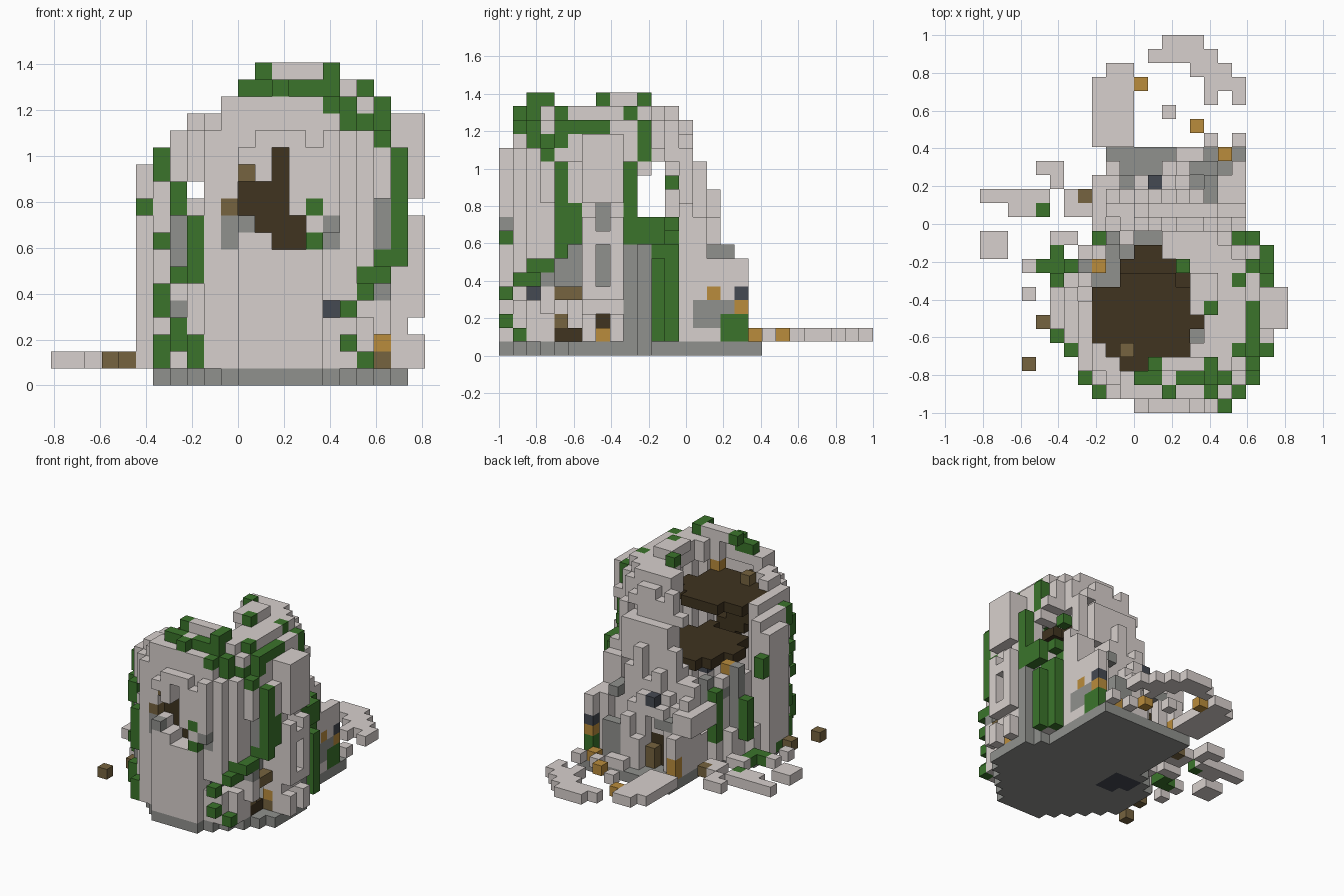
import bpy, math, random

cube = bpy.data.objects.get("Cube")
if cube:
    bpy.data.objects.remove(cube)

rng = random.Random(5)
UNIT = 2 / 27                      # edge of one block
WIDE, DEEP, HIGH = 22, 27, 19      # grid size in blocks
CX, CY = 13, 7                     # tower axis

COLOURS = {
    "light_stone": (0.685, 0.63, 0.61),
    "dark_stone": (0.28, 0.285, 0.27),
    "leaf_green": (0.043, 0.175, 0.024),
    "dark_wood": (0.05, 0.033, 0.014),
    "brown_wood": (0.18, 0.125, 0.05),
    "ochre_wood": (0.49, 0.265, 0.045),
    "slate": (0.06, 0.067, 0.085),
}
PARTS = {
    "foundation": "dark_stone", "drain": "slate", "tower_wall": "light_stone",
    "buttress": "light_stone", "porch": "light_stone", "rubble": "light_stone",
    "weathered_stone": "dark_stone", "vines": "leaf_green", "floor_boards": "dark_wood",
    "broken_beams": "brown_wood", "planks": "ochre_wood", "slate_blocks": "slate",
}
cells = {}


def box(part, xs, ys, zs):
    """Fill an inclusive range of blocks; part None carves."""
    for i in range(xs[0], xs[-1] + 1):
        for j in range(ys[0], ys[-1] + 1):
            for k in range(zs[0], zs[-1] + 1):
                if part:
                    cells[i, j, k] = part
                else:
                    cells.pop((i, j, k), None)


def first_hit(view, a, k):
    """Outermost block of a row, looking from the front or the model's left."""
    if view == "front":
        row = [(a, j, k) for j in range(DEEP)]
    else:
        row = [(i, a, k) for i in reversed(range(WIDE))]
    return next((c for c in row if c in cells), None)


def paint(view, part, spots, grow=False):
    """Recolour outermost blocks, or grow new blocks one step out of them."""
    hits = []
    for a, low, high in spots:
        hits += [first_hit(view, a, k) for k in range(low, high + 1)]
    for c in filter(None, hits):
        i, j, k = c
        if grow and view == "front":
            c = (i, max(j - 1, 0), k)
        elif grow:
            c = (min(i + 1, WIDE - 2), j, k)
        cells[c] = part


# Foundation disc with a tail under the porch, and a drain in it
for i in range(WIDE):
    for j in range(DEEP):
        dx, dy = abs(i - CX), abs(j - CY)
        if dx * dx + dy * dy <= (53 if min(dx, dy) <= 2 else 46):
            cells[i, j, 0] = "foundation"
box("foundation", (9, 18), (12, 18), (0,))
box("drain", (9, 10), (8, 10), (0,))
box("drain", (8,), (9, 10), (0,))

# Lowest column and last row of each upper course
LEFT_EDGE = {14: 7, 15: 8, 16: 10, 17: 10, 18: 12}
BACK_EDGE = {14: 13, 15: 13, 16: 13, 17: 12, 18: 10}

# Round wall turning into a broken dome
for k in range(1, HIGH - 1):
    lean = max(0, k - 13)
    outer, inner = 7.29 - 0.06 * lean ** 2, 5.4 if k < 16 else 5.0
    for i in range(WIDE):
        for j in range(DEEP):
            dx, dy = i - CX, j - CY
            r = math.hypot(dx, dy)
            vault = k > 15 and math.hypot(i - 11, j - 6.5) > 4.3
            if r > outer or not (r > inner or vault):
                continue
            if i < LEFT_EDGE.get(k, 0) or j > BACK_EDGE.get(k, DEEP) or (k > 14 and j < 1):
                continue
            if k == 17 and (i > 18 or (j < 2 and i != CX) or (i == 10 and j < 3)):
                continue
            # Worn masonry at the back
            if k > 6 and dy > 3 and dx > -3 and r > outer - 0.9 and rng.random() < 0.2:
                continue
            # Collapsed corner with a ragged edge and a few standing posts
            side = -dx - dy
            if dy - dx > 4 and -4 + rng.randint(-1, 1) <= side <= 5 and k > 3:
                if k > 8 or side not in (-4, -3, 1, 4):
                    continue
            cells[i, j, k] = "tower_wall"

# Last stones of the crown
box("tower_wall", (12, 16), (3,), (18,))
box("tower_wall", (16,), (2,), (17, 18))
box("tower_wall", (15, 16), (7, 9), (18,))
box("vines", (14,), (10,), (18,))

# Buttresses on the cardinal sides
box("buttress", (5,), (6, 8), (2, 12))
for span in ((1, 2), (4, 9), (11, 15)):
    box("buttress", (21,), (6, 8), span)
box("buttress", (20,), (6, 8), (11, 15))
box("buttress", (16,), (0,), (10, 14))
for i, top in ((11, 7), (12, 9), (13, 8), (14, 11), (15, 9), (16, 6)):
    box("buttress", (i,), (15,), (1, top))
box("buttress", (14, 16), (14,), (10, 13))

# Ruined porch at the back
for i, j, top in ((9, 15, 7), (10, 15, 6), (17, 15, 6), (18, 15, 6),
                  (9, 16, 6), (10, 16, 4), (13, 16, 7), (14, 16, 6), (17, 16, 6), (18, 16, 6),
                  (9, 17, 4), (13, 17, 3), (14, 17, 5), (18, 17, 6)):
    box("porch", (i,), (j,), (1, top))
box("porch", (11, 14), (16,), (6,))
box("porch", (9, 10), (14,), (1, 8))
box("porch", (8,), (13, 16), (5, 6))
box("porch", (17, 18), (13,), (1, 10))
box("porch", (17, 18), (14,), (1, 9))
box("floor_boards", (11, 12), (15,), (1, 3))
box("weathered_stone", (15, 16), (17,), (1, 4))
box("weathered_stone", (16,), (15, 16), (7,))
box("weathered_stone", (10, 11), (16,), (5,))
box("slate_blocks", (12,), (16,), (7,))
box("slate_blocks", (18,), (17,), (4,))
box("planks", (18,), (15,), (4,))
box("planks", (18,), (17,), (3,))
box("planks", (9,), (17,), (1, 2))
box("broken_beams", (12,), (16,), (1, 2))

# Sagging timber floors inside
for i in range(WIDE):
    for j in range(DEEP):
        if math.hypot(i - CX, j - CY) < 5.4:
            if math.hypot(i - 11.5, j - 6) < 3.2 + rng.random():
                cells[i, j, 14] = "floor_boards"
            if math.hypot(i - 12.5, j - 8) < 3.4 + rng.random():
                cells[i, j, 9] = "floor_boards"
box("weathered_stone", (8, 9), (9, 11), (7,))
box("weathered_stone", (7,), (10,), (4, 9))
box("weathered_stone", (9,), (12,), (6, 8))
box("planks", (8,), (10,), (8, 9))
box("planks", (14,), (3,), (15,))
box("broken_beams", (10,), (4,), (15,))

# Front window, broken open with timbers behind it
box(None, (11, 13), (0, 1), (10, 11))
box(None, (13,), (0, 1), (12, 13))
box(None, (11,), (0,), (12,))
box(None, (12, 14), (0, 1), (9,))
box(None, (13, 14), (0, 1), (8,))
box("floor_boards", (13,), (2,), (8, 13))
box("floor_boards", (11, 12), (2,), (10, 11))
box("floor_boards", (12, 14), (2,), (9,))
box("floor_boards", (14,), (2,), (8,))
box("broken_beams", (11,), (1,), (12,))
box("broken_beams", (10,), (1,), (10,))
box("weathered_stone", (16,), (0,), (9,))
box("weathered_stone", (16,), (1,), (8,))
paint("front", "weathered_stone", ((10, 8, 9), (11, 9, 9)))
box(None, (8,), (0, 5), (11,))

# Slate stone in a recess beside the front
box(None, (16, 18), (1, 2), (4,))
box("slate_blocks", (16,), (2,), (4,))

# Openings of the +x wall: window, arrow slit, alcoves
box(None, (17, 21), (11, 12), (10, 13))
box(None, (18,), (12,), (14,))
box(None, (18, 21), (10,), (10, 12))
for span in ((5, 7), (9, 10)):
    box(None, (20, 21), (7,), span)
    box("weathered_stone", (19,), (7,), span)
box(None, (19, 21), (4, 5), (1, 7))
box("weathered_stone", (18,), (4, 5), (5, 7))
box("broken_beams", (18, 19), (4, 5), (4,))
box("floor_boards", (18,), (4, 5), (1,))
box("broken_beams", (18,), (4,), (2,))
box(None, (19,), (3,), (1, 2))
box("planks", (19,), (6,), (2,))
box("broken_beams", (19,), (6,), (1,))
box(None, (20, 21), (7,), (1, 2))
box("planks", (20,), (7,), (1,))
box("floor_boards", (19,), (7,), (2,))
box(None, (19,), (3,), (7, 10))
box("weathered_stone", (19,), (4,), (7, 10))

# Weathered patches
paint("front", "weathered_stone", ((19, 5, 5), (7, 4, 4), (7, 7, 9)))
paint("left", "weathered_stone", ((9, 1, 7), (10, 1, 7), (14, 2, 3), (15, 2, 3),
                                  (16, 3, 3)))

# Vines on the +x side: (row, lowest, highest)
paint("left", "vines", ((4, 8, 13), (5, 8, 10), (1, 1, 1), (9, 8, 13), (10, 8, 9),
                        (11, 1, 9), (12, 1, 9)), grow=True)
paint("left", "vines", ((2, 15, 18), (3, 18, 18), (3, 14, 14), (1, 17, 17), (5, 16, 16),
                        (6, 16, 16), (7, 16, 16), (7, 18, 18), (10, 14, 16), (9, 17, 17),
                        (16, 1, 2), (17, 1, 2)))
box("vines", (19, 20), (4,), (7,))
box("vines", (18, 19), (2, 3), (6,))
box("vines", (18,), (1, 2), (5,))
box("vines", (18,), (12,), (12,))

# Vines on the front: (column, lowest, highest)
paint("front", "vines", ((6, 12, 13), (7, 10, 11), (5, 10, 10), (8, 6, 9), (7, 6, 6),
                         (6, 8, 8), (6, 4, 5), (7, 2, 3), (6, 1, 2), (8, 1, 2),
                         (17, 2, 2), (15, 8, 8)), grow=True)
paint("front", "vines", [(i, 17, 17) for i in range(10, 16)]
      + [(12, 18, 18), (16, 18, 18), (16, 16, 16), (17, 15, 16), (18, 15, 15),
         (18, 17, 17), (19, 14, 16), (15, 10, 10)])
box("vines", (17,), (0,), (4,))

# Vines around the collapsed corner
box("vines", (8,), (12,), (3, 7))
box("vines", (6,), (10,), (3, 6))
box("vines", (5,), (9,), (9, 10))


def litter(part, *runs):
    """Ground-level rows of blocks: row, first and last column."""
    for j, a, b in runs:
        box(part, (a, b), (j,), (1,))


# Fallen stones and timber on the ground
litter("rubble", (26, 13, 15), (25, 12, 16), (24, 15, 17), (23, 16, 18), (22, 16, 16),
       (22, 18, 18), (24, 9, 10), (21, 13, 13), (19, 16, 16), (19, 18, 18), (18, 14, 15))
box("rubble", (8, 10), (19, 23), (1,))
litter("rubble", (17, 4, 5), (16, 5, 5), (15, 0, 4), (14, 2, 3), (15, 6, 6), (14, 6, 7),
       (12, 0, 1), (11, 0, 1), (12, 5, 6), (10, 3, 3), (8, 3, 3), (8, 5, 5), (6, 5, 5))
litter("vines", (14, 4, 4), (11, 5, 5), (10, 4, 5), (7, 5, 5))
litter("planks", (23, 11, 11), (20, 15, 15), (18, 17, 17))
litter("broken_beams", (15, 7, 7), (6, 4, 4), (3, 3, 3))

# Materials
materials = {}
for name, rgb in COLOURS.items():
    mat = bpy.data.materials.new(name)
    mat.use_nodes = True
    mat.diffuse_color = (*rgb, 1)
    mat.node_tree.nodes["Principled BSDF"].inputs["Base Color"].default_value = (*rgb, 1)
    materials[name] = mat


def block_faces(c):
    """Corner loops of the block sides that touch open air."""
    for axis in range(3):
        u, v = (axis + 1) % 3, (axis + 2) % 3
        for step in (0, 1):
            near = list(c)
            near[axis] += 2 * step - 1
            if tuple(near) in cells:
                continue
            loop = []
            for a, b in ((0, 0), (1, 0), (1, 1), (0, 1)):
                p = list(c)
                p[axis] += step
                p[u] += a
                p[v] += b
                loop.append(tuple(p))
            yield loop if step else loop[::-1]


# One mesh per part, outer sides only
for part, colour in PARTS.items():
    index, faces = {}, []
    for c in (c for c, owner in cells.items() if owner == part):
        for loop in block_faces(c):
            faces.append([index.setdefault(p, len(index)) for p in loop])
    verts = [((x - WIDE / 2) * UNIT, (y - DEEP / 2) * UNIT, z * UNIT) for x, y, z in index]
    mesh = bpy.data.meshes.new(part)
    mesh.from_pydata(verts, [], faces)
    mesh.materials.append(materials[colour])
    bpy.context.collection.objects.link(bpy.data.objects.new(part, mesh))
